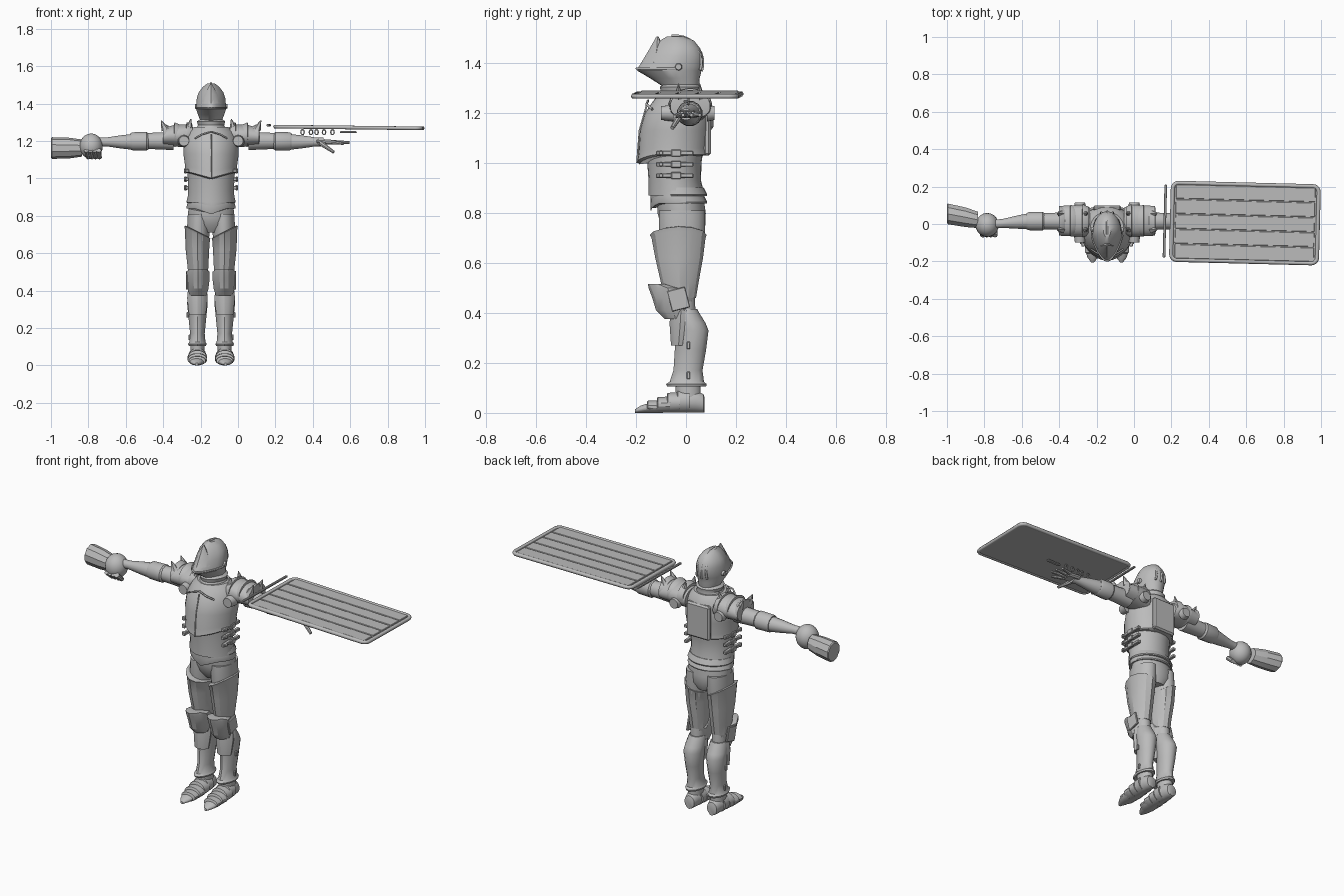
import bpy, bmesh, math
from mathutils import Vector, Matrix

if "Cube" in bpy.data.objects:
    bpy.data.objects.remove(bpy.data.objects["Cube"])

steel = bpy.data.materials.new("grey steel")
steel.use_nodes = True
GREY = (0.5, 0.5, 0.5, 1)
steel.diffuse_color = GREY
steel.node_tree.nodes["Principled BSDF"].inputs["Base Color"].default_value = GREY

CX = -0.144  # centre line of the figure


def finish(name, bm, angle=32):
    bmesh.ops.recalc_face_normals(bm, faces=bm.faces)
    me = bpy.data.meshes.new(name)
    bm.to_mesh(me)
    bm.free()
    ob = bpy.data.objects.new(name, me)
    bpy.context.collection.objects.link(ob)
    me.materials.append(steel)
    bpy.ops.object.select_all(action="DESELECT")
    ob.select_set(True)
    bpy.context.view_layer.objects.active = ob
    bpy.ops.object.shade_smooth_by_angle(angle=math.radians(angle))
    return ob


def ring(axis, r, n, keel=0):
    """Ellipse: station, centre and radius across, low and high bounds."""
    t, c, rad, lo, hi = r
    pts = []
    for i in range(n):
        a = 2 * math.pi * (i + 0.5 * (keel == 0)) / n
        s = math.sin(a)
        u = c + rad * math.cos(a) * (1 - keel * max(0, -s))
        v = (lo + hi) / 2 + (hi - lo) / 2 * s
        pts.append(Vector({"x": (t, u, v), "y": (u, t, v), "z": (u, v, t)}[axis]))
    return pts


def loft(name, axis, rings, n=24, keel=0, warp=None, angle=32):
    bm = bmesh.new()
    loops = []
    for r in rings:
        pts = ring(axis, r, n, keel)
        loops.append([bm.verts.new(warp(p) if warp else p) for p in pts])
    for a, b in zip(loops, loops[1:]):
        for i in range(n):
            bm.faces.new((a[i], a[(i + 1) % n], b[(i + 1) % n], b[i]))
    bm.faces.new(loops[0])
    bm.faces.new(loops[-1])
    return finish(name, bm, angle)


def tube(name, pts, r, cyclic=False):
    cu = bpy.data.curves.new(name, "CURVE")
    cu.dimensions = "3D"
    cu.bevel_depth, cu.bevel_resolution, cu.use_fill_caps = r, 1, True
    sp = cu.splines.new("POLY")
    sp.points.add(len(pts) - 1)
    for p, q in zip(sp.points, pts):
        p.co = (*q, 1)
    sp.use_cyclic_u = cyclic
    cu.materials.append(steel)
    ob = bpy.data.objects.new(name, cu)
    bpy.context.collection.objects.link(ob)
    return ob


def box(name, loc, size, rot=None, bevel=0.003):
    bm = bmesh.new()
    bmesh.ops.create_cube(bm, size=1, matrix=Matrix.Diagonal((*size, 1)))
    bmesh.ops.bevel(bm, geom=bm.edges[:], offset=min(bevel, min(size) * 0.3), segments=1, affect="EDGES")
    m = Matrix.Translation(loc) @ (rot or Matrix())
    bmesh.ops.transform(bm, matrix=m, verts=bm.verts)
    return finish(name, bm)


def rod(name, a, b, r1, r2, n=12):
    a, b = Vector(a), Vector(b)
    bm = bmesh.new()
    m = Matrix.Translation((a + b) / 2) @ (b - a).to_track_quat("Z", "Y").to_matrix().to_4x4()
    bmesh.ops.create_cone(bm, cap_ends=True, segments=n, radius1=r1, radius2=r2, depth=(b - a).length, matrix=m)
    return finish(name, bm)


def ball(name, loc, size):
    bm = bmesh.new()
    m = Matrix.Translation(loc) @ Matrix.Diagonal((*size, 1))
    bmesh.ops.create_uvsphere(bm, u_segments=20, v_segments=12, radius=1, matrix=m)
    return finish(name, bm)


def mid(*rows):
    return [(z, CX, r, lo, hi) for z, r, lo, hi in rows]


# Torso
def vee(p):
    front = max(0, 1 - abs(p.x - CX) / 0.12) * (p.y < -0.04)
    low = max(0, min(1, (1.1 - p.z) / 0.07))
    return p - Vector((0, 0, 0.035 * front * low))


breast = mid((1.03, .136, -.185, .088), (1.035, .142, -.196, .095), (1.06, .138, -.19, .092),
             (1.13, .148, -.185, .1), (1.2, .145, -.165, .1), (1.25, .12, -.13, .085), (1.275, .09, -.11, .065))
loft("breastplate", "z", breast, 28, 0.12, vee)
loft("abdomen_plate", "z", mid((.87, .128, -.15, .075), (.93, .122, -.15, .06), (1.0, .125, -.155, .062),
                               (1.06, .13, -.16, .07)), 24, 0.1)


def skirt_dip(p):
    d = max(0, 1 - abs(p.x - CX) / 0.08) * (p.y < -0.03) * (p.z < 0.87)
    return p - Vector((0, 0, 0.03 * d))


for i in range(2):
    z = 0.838 + i * 0.03
    loft("skirt_plate", "z", mid((z, .13 - i * .003, -.14, .083), (z + .006, .132, -.143, .085),
                                 (z + .035, .125, -.14, .07)), 24, 0.1, skirt_dip)
loft("hips", "z", mid((.71, .06, -.07, .06), (.75, .118, -.1, .078), (.8, .126, -.115, .08), (.87, .118, -.115, .07)))
loft("collar", "z", mid((1.25, .085, -.12, .065), (1.285, .07, -.1, .055), (1.305, .076, -.105, .06),
                        (1.315, .06, -.09, .05)), 20, 0.15)
tube("chest_chevron", [(CX - .085, -.135, 1.215), (CX - .05, -.158, 1.235), (CX, -.152, 1.25),
                       (CX + .05, -.158, 1.235), (CX + .085, -.135, 1.215)], .005)
tube("chest_ridge", [(CX, -.156, 1.235), (CX, -.186, 1.13), (CX, -.196, 1.0)], .004)
box("back_plate", (CX, .085, 1.13), (.15, .03, .2), bevel=.01)

# Helmet with pointed visor, peak and combs
loft("helmet", "z", mid((1.28, .05, -.08, .045), (1.305, .056, -.09, .052), (1.34, .07, -.145, .055),
                        (1.37, .08, -.196, .062), (1.385, .08, -.19, .068), (1.43, .076, -.158, .068),
                        (1.46, .066, -.135, .056), (1.49, .043, -.105, .032), (1.507, .02, -.075, -.01)), 24, 0.35)
loft("visor_peak", "z", mid((1.4, .05, -.18, -.08), (1.45, .035, -.15, -.085), (1.507, .003, -.118, -.11)), 8, 0.3)
for dx in (-.03, 0, .03):
    arc = [(CX + dx * (1 - .35 * math.sin(a)), -.045 + (.113 - abs(dx)*.2) * math.cos(a),
            1.4 + (.11 - abs(dx) * .45) * math.sin(a)) for a in [i * .22 - .3 for i in range(10)]]
    tube("helmet_comb", arc, .006)
tube("visor_rim", ring("z", (1.378, CX, .082, -.197, .069), 24, .35)[11:] +
     ring("z", (1.378, CX, .082, -.197, .069), 24, .35)[:2], .005)

for s in (-1, 1):
    side = "left" if s > 0 else "right"

    def X(d):
        return CX + s * d

    # Helmet hinge and waist buckles
    rod(side + "_visor_hinge", (X(.07), -.03, 1.385), (X(.087), -.03, 1.385), .016, .012)
    for z in (.95, .995, 1.04):
        box(side + "_waist_strap", (X(.128), -.045, z), (.02, .15, .018))
        box(side + "_buckle", (X(.137), -.04, z), (.014, .04, .028))
        rod(side + "_strap_stud", (X(.128), -.1, z), (X(.145), -.1, z), .011, .007, 8)

    # Shoulder plates with upturned points
    loft(side + "_shoulder", "x", [(X(d), .017, ry, z0, z1) for d, ry, z0, z1 in
         ((.09, .07, 1.16, 1.27), (.125, .086, 1.165, 1.29), (.2, .083, 1.17, 1.285), (.255, .08, 1.175, 1.27))])
    for d, r in ((.125, .064), (.19, .062), (.25, .056)):
        loft(side + "_shoulder_lame", "x", [(X(d + k), .017, r + .02 + e, 1.233 - r - e, 1.233 + r + e)
             for k, e in ((-.025, -.008), (.0, .003), (.006, .003), (.008, -.006))])
    for d, lean, top in ((.12, -.012, 1.318), (.245, .022, 1.31)):
        for y in (-.03, .055):
            rod(side + "_shoulder_point", (X(d), y, 1.26), (X(d + lean), y, top), .022, .002, 6)
    for y, e in ((-.075, -.025), (.1, .015)):
        rod(side + "_armpit_disc", (X(.145), y - e, 1.2), (X(.145), y + e, 1.2), .034, .027, 16)

    # Arm
    loft(side + "_upper_arm", "x", [(X(d), .015, r, 1.2 - r, 1.2 + r) for d, r in
         ((.2, .05), (.28, .046), (.36, .043))], 16)
    loft(side + "_elbow_cuff", "x", [(X(d), .015, r, 1.198 - r, 1.198 + r) for d, r in
         ((.335, .044), (.345, .052), (.42, .05), (.43, .045))], 12)
    loft(side + "_forearm", "x", [(X(d), y, r, 1.195 - r, 1.195 + r) for d, y, r in
         ((.42, .015, .043), (.48, .01, .036), (.56, .003, .024), (.6, 0, .024))], 16)

    # Thigh plate, slanted along its top edge
    def slant(p):
        return p + Vector((0, 0, max(0, p.z - .62) * .35 * s * (p.x - X(.073)) / .067))

    def leg(rows):
        return [(z, X(c), r, lo, hi) for z, c, r, lo, hi in rows]

    loft(side + "_thigh", "z", leg(((.46, .07, .045, -.06, .035), (.6, .072, .054, -.09, .06),
                                    (.72, .068, .062, -.11, .078), (.81, .065, .06, -.11, .078))), 20)
    loft(side + "_thigh_plate", "z", leg(((.46, .07, .05, -.085, .04), (.52, .07, .055, -.1, .05),
         (.62, .073, .063, -.123, .068), (.7, .073, .067, -.138, .078), (.712, .073, .07, -.145, .083),
         (.716, .073, .062, -.132, .075))), 12, .15, slant, 25)
    # Knee guard
    loft(side + "_knee_cup", "z", leg(((.375, .07, .045, -.085, .0), (.41, .07, .056, -.12, .02),
         (.46, .07, .062, -.135, .035), (.5, .07, .062, -.15, .0), (.515, .07, .045, -.152, -.07))), 12, .25, None, 25)
    box(side + "_knee_wing", (X(.128), -.03, .455), (.012, .075, .085), Matrix.Rotation(.25, 4, "X"))
    # Shin and ankle
    loft(side + "_shin_guard", "z", leg(((.105, .073, .046, -.075, .08), (.115, .073, .05, -.08, .083),
         (.125, .073, .043, -.065, .072), (.17, .073, .039, -.05, .066), (.25, .073, .047, -.045, .08),
         (.33, .073, .055, -.045, .09), (.36, .072, .054, -.055, .078), (.405, .07, .047, -.055, .05),
         (.415, .07, .042, -.04, .045))), 16, .2)
    loft(side + "_knee_back", "z", leg(((.39, .07, .04, -.06, .04), (.48, .07, .042, -.06, .035))), 16)
    loft(side + "_shin_flap", "z", leg(((.27, .073, .045, -.06, .0), (.36, .073, .055, -.066, .02),
                                        (.41, .073, .05, -.06, .02))), 12, .3, None, 25)
    for z in (.15, .27):
        box(side + "_shin_hinge", (X(.073 + .042 + (z > .2) * .01), .01, z), (.012, .014, .03))
    loft(side + "_ankle", "z", leg(((.06, .073, .038, -.04, .06), (.12, .073, .038, -.045, .06))), 16)
    # Plated foot
    loft(side + "_foot", "y", [(y, X(.073 + k), r, 0, h) for y, k, r, h in
         ((-.205, .004, .008, .014), (-.18, .004, .028, .03), (-.14, .003, .042, .042), (-.08, 0, .048, .062),
          (-.02, 0, .044, .085), (.04, 0, .04, .092), (.07, 0, .032, .075), (.075, 0, .02, .06))], 16)
    for y, r, h in ((-.135, .044, .048), (-.095, .05, .063), (-.055, .05, .08), (-.015, .047, .092)):
        loft(side + "_foot_lame", "y", [(y + k, X(.073), r + e, 0, h + e) for k, e in
             ((-.022, -.006), (-.018, .001), (.03, .003))], 16)

# Right gauntlet gripping a faceted handle
ball("right_gauntlet", (-.785, -.005, 1.172), (.062, .064, .068))
for i in range(4):
    rod("right_finger", (-.81 + i * .022, -.062, 1.15), (-.8 + i * .02, -.02, 1.11), .014, .012, 8)
loft("handle", "x", [(x, y, r, 1.162 - r, 1.162 + r) for x, y, r in
     ((-1.0, .056, .052), (-.995, .054, .058), (-.9, .036, .055), (-.835, .022, .046))], 10, angle=20)

# Open left hand
box("left_palm", (.465, .005, 1.196), (.09, .07, .026), Matrix.Rotation(.08, 4, "Y"), .008)
for i, (y, tip) in enumerate(((-.026, .565), (-.005, .595), (.016, .59), (.037, .57))):
    rod("left_finger", (.5, y, 1.194), (tip, y * 1.6 - .004, 1.192 - .006 * (i == 0)), .012, .007, 8)
rod("left_thumb", (.44, -.025, 1.19), (.512, -.055, 1.14), .014, .008, 8)

# Plank shield with rounded rim
tilt = Matrix.Translation((.593, .005, 1.272)) @ Matrix.Rotation(-.025, 4, "Z") @ Matrix.Rotation(.012, 4, "Y")
HX, HY, R = .39, .206, .03
outline = [Vector((sx * (HX - R) + R * math.cos(a), sy * (HY - R) + R * math.sin(a), 0))
           for k, (sx, sy) in enumerate(((1, 1), (-1, 1), (-1, -1), (1, -1)))
           for a in [(k + j / 5) * math.pi / 2 for j in range(6)]]
bm = bmesh.new()
base = bm.faces.new([bm.verts.new(p - Vector((0, 0, .006))) for p in outline])
top = bmesh.ops.extrude_face_region(bm, geom=[base])["geom"]
bmesh.ops.translate(bm, vec=(0, 0, .008), verts=[v for v in top if isinstance(v, bmesh.types.BMVert)])
bmesh.ops.transform(bm, matrix=tilt, verts=bm.verts)
finish("shield_board", bm)
for i in range(5):
    box("shield_plank", tilt @ Vector((0, (i - 2) * .08, .003)), (.745, .075, .008), tilt.to_3x3().to_4x4(), .002)
tube("shield_rim", [tilt @ p for p in outline], .011, True)
box("shield_side_bar", (.165, .015, 1.284), (.014, .39, .012), Matrix.Rotation(-.025, 4, "Z"))

# Grip fittings below the shield
for x in (.345, .39, .42, .46, .505):
    tube("grip_ring", [(x + .009 * math.cos(a), .01, 1.247 + .014 * math.sin(a))
                       for a in [i * math.pi / 5 for i in range(10)]], .004, True)
box("grip_bar", (.59, .0, 1.247), (.09, .02, .01))
